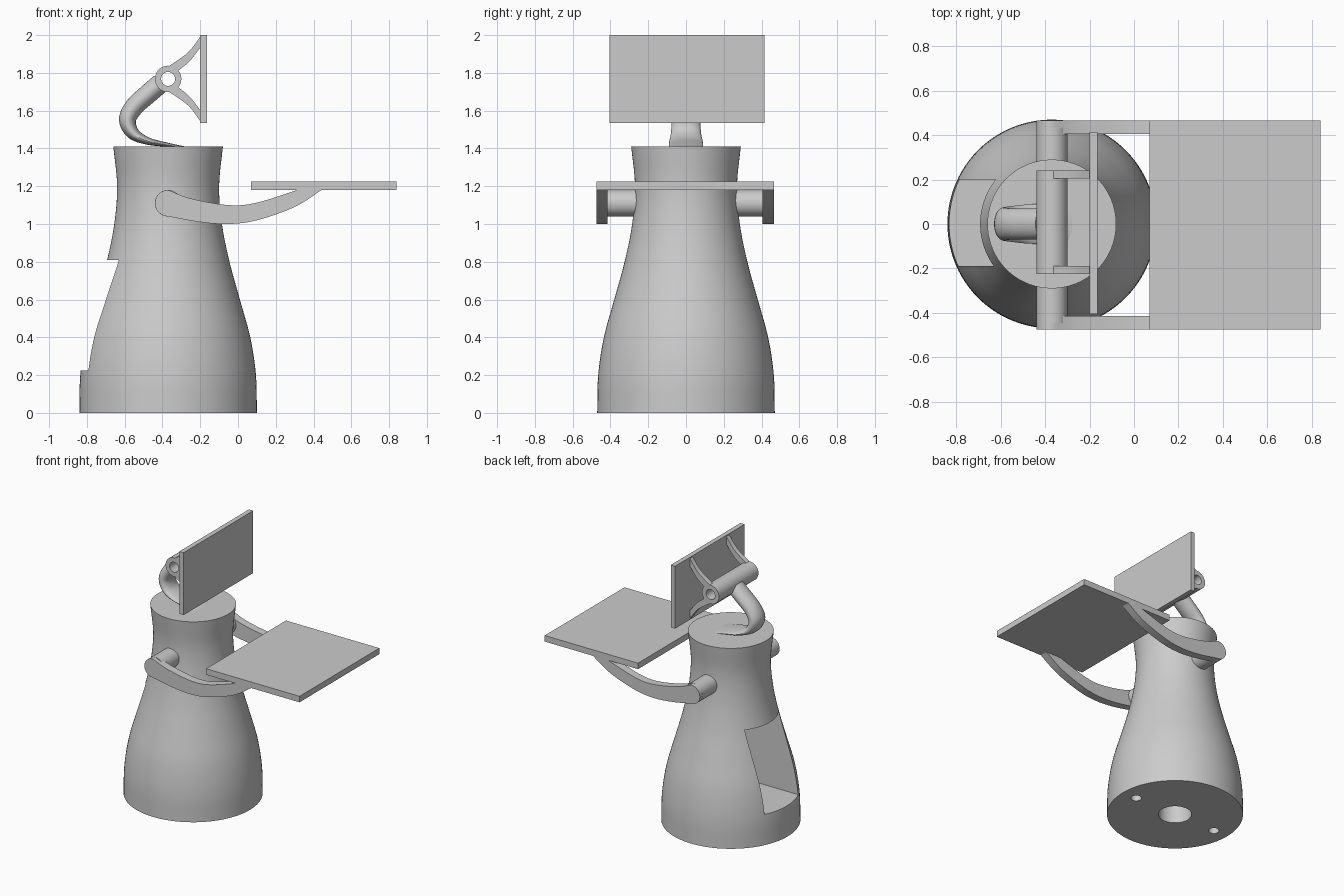
import bpy, bmesh, math
from mathutils import Vector

cube = bpy.data.objects.get("Cube")
if cube:
    bpy.data.objects.remove(cube, do_unlink=True)

grey = bpy.data.materials.new("plain_grey")
grey.use_nodes = True
grey.diffuse_color = (0.6, 0.6, 0.6, 1)
grey.node_tree.nodes["Principled BSDF"].inputs["Base Color"].default_value = (0.6, 0.6, 0.6, 1)

AXIS = -0.37      # x of the body, arm pivots and hinge
HINGE_Z = 1.768


def finish(bm, name):
    bmesh.ops.recalc_face_normals(bm, faces=bm.faces)
    mesh = bpy.data.meshes.new(name)
    bm.to_mesh(mesh)
    bm.free()
    mesh.materials.append(grey)
    ob = bpy.data.objects.new(name, mesh)
    bpy.context.collection.objects.link(ob)
    return ob


def activate(ob):
    bpy.ops.object.select_all(action='DESELECT')
    ob.select_set(True)
    bpy.context.view_layer.objects.active = ob


def smooth(ob):
    activate(ob)
    bpy.ops.object.shade_smooth_by_angle(angle=math.radians(30))


def spline(points, steps=6):
    """Catmull-Rom curve through points of any dimension."""
    p = [Vector(q) for q in points]
    p = [2 * p[0] - p[1]] + p + [2 * p[-1] - p[-2]]
    out = []
    for a, b, c, d in zip(p, p[1:], p[2:], p[3:]):
        for i in range(steps):
            t = i / steps
            out.append(0.5 * (2 * b + (c - a) * t + (2 * a - 5 * b + 4 * c - d) * t * t
                              + (3 * b - a - 3 * c + d) * t ** 3))
    return out + [p[-2]]


def loft(name, rings):
    """Skin closed rings of equal length and cap both ends."""
    bm = bmesh.new()
    loops = [[bm.verts.new(v) for v in ring] for ring in rings]
    n = len(loops[0])
    for a, b in zip(loops, loops[1:]):
        for i in range(n):
            j = (i + 1) % n
            bm.faces.new((a[i], a[j], b[j], b[i]))
    bm.faces.new(loops[0])
    bm.faces.new(loops[-1])
    return finish(bm, name)


def prism(name, outline, y0, y1):
    """Extrude an x-z outline along y."""
    return loft(name, [[(x, y, z) for x, z in outline] for y in (y0, y1)])


def box(name, x0, x1, y0, y1, z0, z1):
    return prism(name, [(x0, z0), (x1, z0), (x1, z1), (x0, z1)], y0, y1)


def circle(x, z, r, n=48):
    return [(x + r * math.cos(2 * math.pi * i / n), z + r * math.sin(2 * math.pi * i / n))
            for i in range(n)]


def disc_column(name, x, r, z0, z1):
    return loft(name, [[(u, v, z) for u, v in circle(x, 0, r, 32)] for z in (z0, z1)])


def cut(ob, cutter):
    cutter.hide_render = True
    mod = ob.modifiers.new("cut", 'BOOLEAN')
    mod.operation = 'DIFFERENCE'
    mod.solver = 'EXACT'
    mod.object = cutter
    activate(ob)
    bpy.ops.object.modifier_apply(modifier=mod.name)
    bpy.data.objects.remove(cutter, do_unlink=True)


# Body: turned bottle shape
profile = [(0.47, 0), (0.465, 0.2), (0.435, 0.4), (0.38, 0.6), (0.325, 0.8),
           (0.285, 1.0), (0.27, 1.2), (0.29, 1.41)]
body = loft("body", [[(u, v, z) for u, v in circle(AXIS, 0, r, 96)]
                     for r, z in spline(profile, 5)])
# Storage recess in the rear, and holes in the base
cut(body, box("recess_cutter", -1, AXIS + 0.2, -0.19, 0.2, 0.225, 0.81))
cut(body, disc_column("drain_cutter", AXIS, 0.115, -0.1, 0.3))
for side in (-1, 1):
    cut(body, disc_column("foot_hole_cutter", AXIS + side * 0.35, 0.037, -0.1, 0.15))
smooth(body)

# Tray and its two curved arms on pivot pins
box("tray", 0.07, 0.84, -0.475, 0.465, 1.18, 1.225)
top_edge = spline([(-0.37, 1.18), (-0.25, 1.135), (-0.05, 1.1), (0.1, 1.113), (0.33, 1.185)])
low_edge = spline([(0.45, 1.185), (0.3, 1.09), (0.1, 1.02), (-0.05, 1.0), (-0.2, 1.01), (-0.37, 1.04)])
round_end = [(AXIS + 0.07 * math.cos(a), 1.11 + 0.07 * math.sin(a))
             for a in (math.radians(270 - 15 * i) for i in range(1, 12))]
arm_outline = [tuple(p) for p in top_edge + low_edge] + round_end
for label, y0, y1, pin in (("left", 0.405, 0.465, 0.2), ("right", -0.475, -0.415, -0.2)):
    smooth(prism(label + "_arm", arm_outline, y0, y1))
    smooth(prism(label + "_arm_pin", circle(AXIS, 1.11, 0.07), pin, (y0 + y1) / 2))

# Neck: flattened tongue that swells into a round stem (x, z, thickness, width)
path = spline([(-0.41, 1.745, 0.052, 0.07), (-0.48, 1.685, 0.052, 0.07), (-0.55, 1.62, 0.05, 0.07),
               (-0.585, 1.55, 0.045, 0.075), (-0.555, 1.48, 0.034, 0.08), (-0.48, 1.44, 0.02, 0.088),
               (-0.38, 1.42, 0.012, 0.09), (-0.27, 1.4, 0.008, 0.09)])
rings = []
for i, (x, z, thick, width) in enumerate(path):
    a, b = path[max(i - 1, 0)], path[min(i + 1, len(path) - 1)]
    d = Vector((b[0] - a[0], b[1] - a[1])).normalized()
    rings.append([(x - d.y * u * thick, v * width, z + d.x * u * thick) for u, v in circle(0, 0, 1, 32)])
smooth(loft("neck", rings))

# Hinge tube with open bore
hinge = prism("hinge_tube", circle(AXIS, HINGE_Z, 0.07), -0.225, 0.24)
cut(hinge, prism("bore_cutter", circle(AXIS, HINGE_Z, 0.037), -0.5, 0.5))
smooth(hinge)

# Screen panel with a pair of forked brackets
box("screen_panel", -0.2, -0.165, -0.405, 0.415, 1.535, 2.0)
outer = spline([(-0.37, 0.065), (-0.265, 0.14), (-0.195, 0.23)])
inner = spline([(-0.195, 0.172), (-0.255, 0.095), (-0.315, 0.045)])
for label, y0, y1 in (("left", 0.205, 0.24), ("right", -0.225, -0.19)):
    for part, flip in (("upper", 1), ("lower", -1)):
        outline = [(p.x, HINGE_Z + flip * p.y) for p in outer + inner]
        smooth(prism(f"{label}_{part}_bracket", outline, y0, y1))
